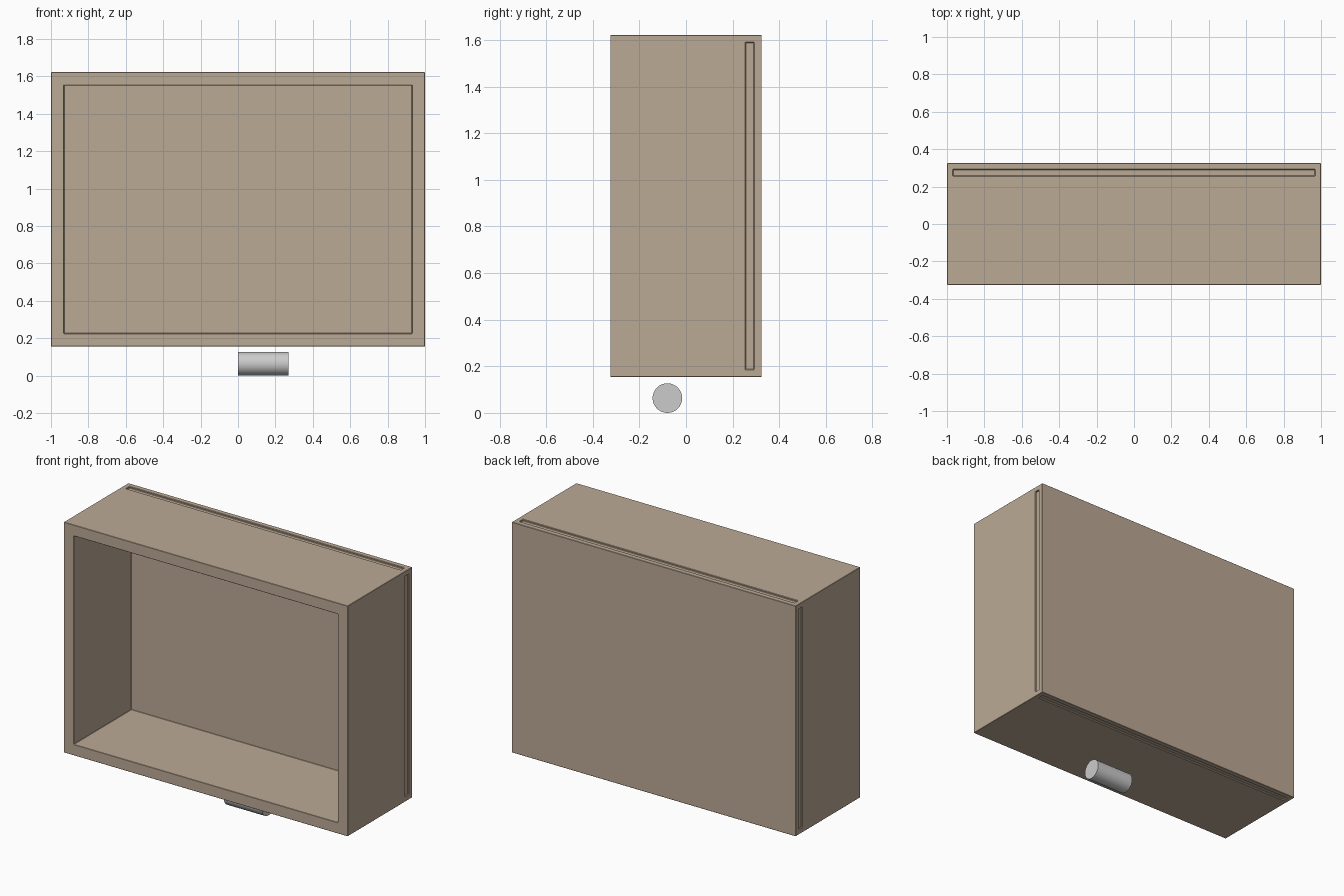
import bpy
import math

if "Cube" in bpy.data.objects:
    bpy.data.objects.remove(bpy.data.objects["Cube"])

Z0, Z1 = 0.155, 1.622
HX, HY = 1.0, 0.325
ZC = (Z0 + Z1) / 2
WALL = 0.07

tan = bpy.data.materials.new("tan_board")
tan.diffuse_color = (0.50, 0.40, 0.30, 1)
tan.use_nodes = True
tan.node_tree.nodes["Principled BSDF"].inputs["Base Color"].default_value = tan.diffuse_color


def box(name, lo, hi):
    bpy.ops.mesh.primitive_cube_add(
        size=1, location=[(a + b) / 2 for a, b in zip(lo, hi)])
    ob = bpy.context.object
    ob.name = name
    ob.scale = [b - a for a, b in zip(lo, hi)]
    bpy.ops.object.transform_apply(location=False, rotation=False, scale=True)
    return ob


def cut(target, cutter):
    mod = target.modifiers.new("cut", 'BOOLEAN')
    mod.operation = 'DIFFERENCE'
    mod.solver = 'EXACT'
    mod.object = cutter
    cutter.hide_render = True
    bpy.context.view_layer.objects.active = target
    bpy.ops.object.modifier_apply(modifier=mod.name)
    bpy.data.objects.remove(cutter)


# Cabinet shell, open at the front
cabinet = box("cabinet_shell", (-HX, -HY, Z0), (HX, HY, Z1))
cut(cabinet, box("cavity", (-HX + WALL, -HY - 0.1, Z0 + WALL),
                 (HX - WALL, HY - WALL, Z1 - WALL)))

# Shallow grooves where the back panel meets the sides, top and bottom
GY0, GY1, DEPTH, END = 0.256, 0.292, 0.01, 0.032
for s in (-1, 1):
    xs = sorted((s * (HX - DEPTH), s * (HX + 0.1)))
    cut(cabinet, box("side_groove", (xs[0], GY0, Z0 + END), (xs[1], GY1, Z1 - END)))
    half = (Z1 - Z0) / 2
    zs = sorted((ZC + s * (half - DEPTH), ZC + s * (half + 0.1)))
    cut(cabinet, box("end_groove", (-HX + END, GY0, zs[0]), (HX - END, GY1, zs[1])))
cabinet.data.materials.clear()
cabinet.data.materials.append(tan)

# Fine softened edges
bev = cabinet.modifiers.new("soft_edges", 'BEVEL')
bev.width = 0.002
bev.segments = 1
bev.limit_method = 'ANGLE'

# Roller under the cabinet
bpy.ops.mesh.primitive_cylinder_add(
    vertices=32, radius=0.0635, depth=0.27,
    location=(0.135, -0.08, 0.0635), rotation=(0, math.pi / 2, 0))
roller = bpy.context.object
roller.name = "roller"
bpy.ops.object.shade_smooth_by_angle(angle=math.radians(40))
